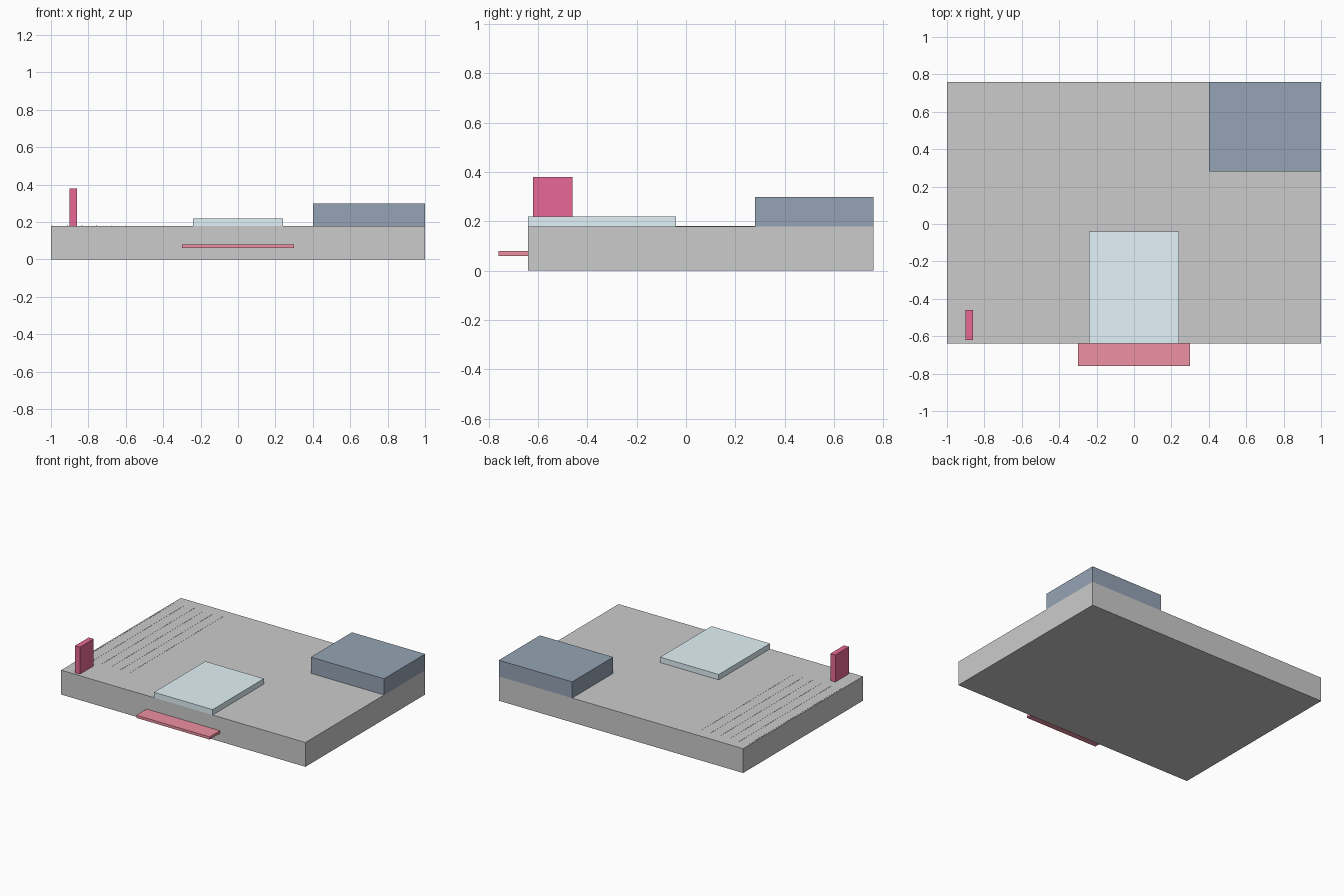
import bpy

if "Cube" in bpy.data.objects:
    bpy.data.objects.remove(bpy.data.objects["Cube"])


def material(name, rgb):
    m = bpy.data.materials.new(name)
    m.diffuse_color = (*rgb, 1)
    m.use_nodes = True
    m.node_tree.nodes["Principled BSDF"].inputs["Base Color"].default_value = m.diffuse_color
    return m


def box(name, lo, hi, mat=None):
    """Axis-aligned box between two corners."""
    bpy.ops.mesh.primitive_cube_add(size=1, location=[(a + b) / 2 for a, b in zip(lo, hi)])
    ob = bpy.context.object
    ob.name = name
    ob.scale = [b - a for a, b in zip(lo, hi)]
    bpy.ops.object.transform_apply(location=False, rotation=False, scale=True)
    if mat:
        ob.data.materials.append(mat)
    return ob


slate = material("slate", (0.30, 0.37, 0.46))
pale_blue = material("pale_blue", (0.76, 0.90, 0.95))
magenta = material("magenta", (0.80, 0.14, 0.30))
rose = material("rose", (0.86, 0.28, 0.36))

# Main slab
box("base_slab", (-1, -0.64, 0), (1, 0.76, 0.18))

# Raised block flush with the back right corner
box("corner_block", (0.4, 0.28, 0.18), (1, 0.76, 0.30), slate)

# Low plate at the front centre, and the tab below it
box("front_plate", (-0.24, -0.64, 0.18), (0.24, -0.04, 0.22), pale_blue)
box("front_tab", (-0.30, -0.76, 0.06), (0.30, -0.64, 0.08), rose)

# Upright fin at the front left
box("upright_fin", (-0.90, -0.62, 0.18), (-0.86, -0.46, 0.38), magenta)

# Fine raised lines along the left side
for i in range(6):
    x = -0.99 + i * 0.078
    box(f"surface_line_{i + 1}", (x - 0.002, -0.40, 0.179), (x + 0.002, 0.68, 0.181))
